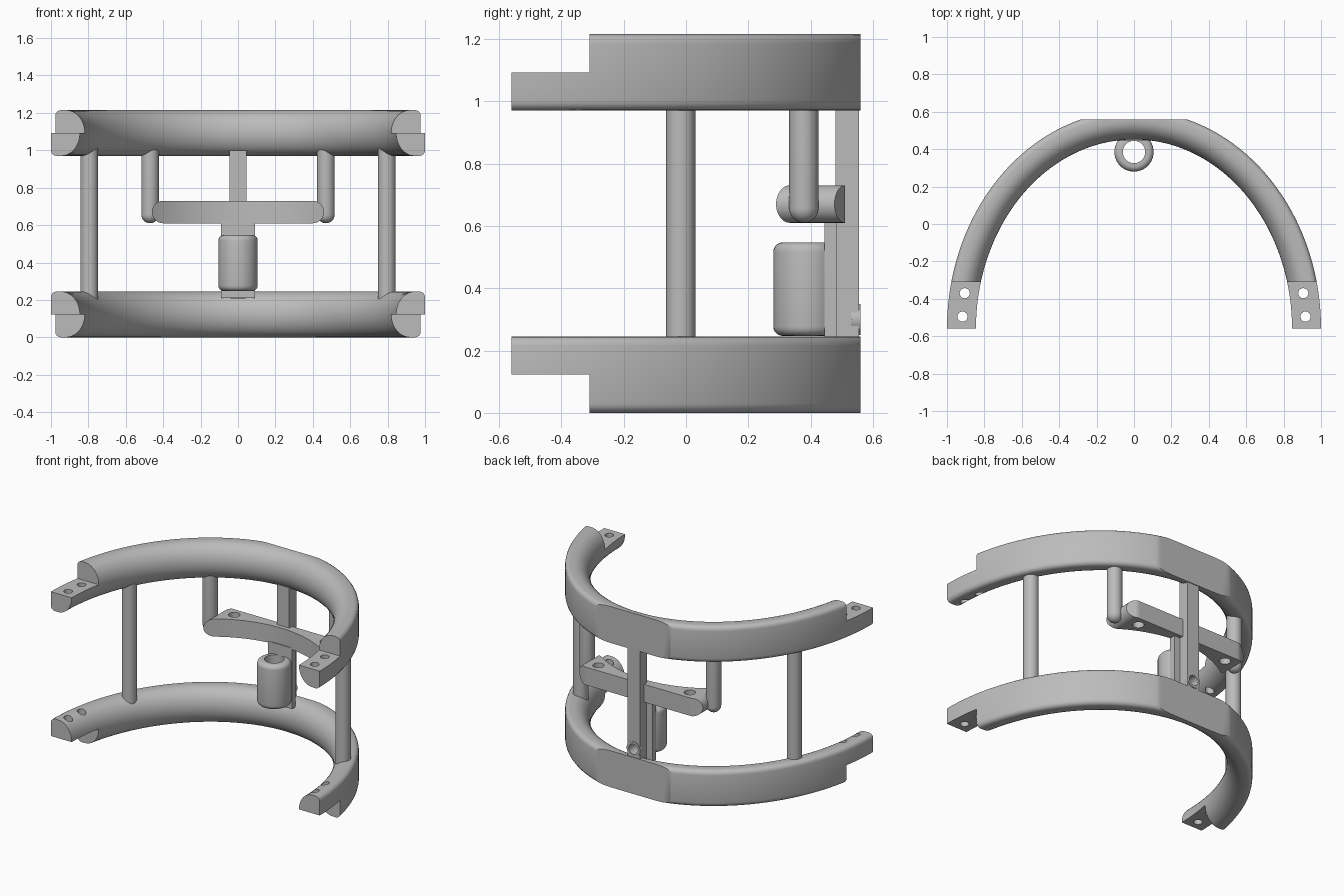
import bpy, bmesh
from math import sin, cos, pi, sqrt, radians
from mathutils import Matrix, Vector

cube = bpy.data.objects.get("Cube")
if cube:
    bpy.data.objects.remove(cube, do_unlink=True)

GREY = 0.5
mat = bpy.data.materials.new("plain_grey")
mat.use_nodes = True
mat.diffuse_color = (GREY, GREY, GREY, 1)
mat.node_tree.nodes["Principled BSDF"].inputs["Base Color"].default_value = (GREY, GREY, GREY, 1)

# Arch: half ellipses starting at FRONT, outer and inner wall
FRONT, BACK, DEPTH, THICK, HEIGHT = -0.56, 0.56, 1.167, 0.155, 0.245


def arch_y(x, d):
    return FRONT + (DEPTH - d) * sqrt(1 - (x / (1 - d)) ** 2)


def make(name, bm):
    bmesh.ops.recalc_face_normals(bm, faces=bm.faces)
    mesh = bpy.data.meshes.new(name)
    bm.to_mesh(mesh)
    bm.free()
    mesh.materials.append(mat)
    ob = bpy.data.objects.new(name, mesh)
    bpy.context.collection.objects.link(ob)
    return ob


def box(name, x, y, z):
    bm = bmesh.new()
    size = Matrix.Diagonal((x[1] - x[0], y[1] - y[0], z[1] - z[0], 1))
    mid = Vector((sum(x) / 2, sum(y) / 2, sum(z) / 2))
    bmesh.ops.create_cube(bm, size=1, matrix=Matrix.Translation(mid) @ size)
    return make(name, bm)


def cylinder(name, r, start, end, seg=32):
    a, b = Vector(start), Vector(end)
    bm = bmesh.new()
    turn = (b - a).to_track_quat('Z', 'Y').to_matrix().to_4x4()
    bmesh.ops.create_cone(bm, cap_ends=True, segments=seg, radius1=r, radius2=r,
                          depth=(b - a).length, matrix=Matrix.Translation((a + b) / 2) @ turn)
    return make(name, bm)


def loft(name, sections):
    bm = bmesh.new()
    rows = [[bm.verts.new(p) for p in s] for s in sections]
    n = len(rows[0])
    for r, s in zip(rows, rows[1:]):
        for i in range(n):
            j = (i + 1) % n
            bm.faces.new((r[i], r[j], s[j], s[i]))
    bm.faces.new(rows[0])
    bm.faces.new(rows[-1])
    return make(name, bm)


def lathe(name, profile, x, y, seg=40):
    bm = bmesh.new()
    verts = [bm.verts.new((x + r, y, z)) for r, z in profile]
    edges = [bm.edges.new(p) for p in zip(verts, verts[1:])]
    bmesh.ops.spin(bm, geom=verts + edges, cent=(x, y, 0), axis=(0, 0, 1),
                   angle=2 * pi, steps=seg)
    bmesh.ops.remove_doubles(bm, verts=bm.verts, dist=0.0001)
    return make(name, bm)


def cut(ob, cutters):
    for c in cutters:
        c.hide_render = True
        m = ob.modifiers.new("cut", 'BOOLEAN')
        m.operation, m.solver, m.object = 'DIFFERENCE', 'EXACT', c
    graph = bpy.context.evaluated_depsgraph_get()
    graph.update()
    mesh = bpy.data.meshes.new_from_object(ob.evaluated_get(graph))
    ob.modifiers.clear()
    ob.data = mesh
    for c in cutters:
        bpy.data.objects.remove(c, do_unlink=True)


def quarter(cx, cz, rx, rz, start, n):
    return [(cx + rx * cos(radians(start + 90 * i / n)),
             cz + rz * sin(radians(start + 90 * i / n))) for i in range(n + 1)]


# D-shaped section: full round inside, small fillets outside
H, F = HEIGHT / 2, 0.03
section = (quarter(THICK - 0.1, H, 0.1, H, -90, 10) + quarter(THICK - 0.1, H, 0.1, H, 0, 10)[1:]
           + quarter(F, HEIGHT - F, F, F, 90, 4) + quarter(F, F, F, F, 180, 4))


# Two arches with half-lapped, drilled ends
def arch(name, base, lap):
    rows = []
    for i in range(97):
        t = pi * (i / 96 - 0.5)
        rows.append([((1 - d) * sin(t), FRONT + (DEPTH - d) * cos(t), base + z) for d, z in section])
    ob = loft(name, rows)
    tools = [box("back_cutter", (-1, 1), (BACK, 1), (base - 0.1, base + 0.4)),
             box("lap_cutter", (-1.2, 1.2), (-1, -0.31), lap)]
    for s in (-1, 1):
        for x, y in ((0.905, -0.37), (0.917, -0.495)):
            tools.append(cylinder("hole_cutter", 0.027, (s * x, y, base - 0.1), (s * x, y, base + 0.4)))
    cut(ob, tools)


TOP = 0.97
arch("lower_arch", 0, (-0.2, H))
arch("upper_arch", TOP, (TOP + H, TOP + 0.4))

# Side posts and round-ended hanging posts
for side, s in (("left", 1), ("right", -1)):
    cylinder(side + "_post", 0.047, (s * 0.795, -0.017, 0.18), (s * 0.795, -0.017, TOP + 0.07))
    r, low = 0.047, 0.61
    dome = [(r * sin(a * pi / 16), low + r - r * cos(a * pi / 16)) for a in range(9)]
    lathe(side + "_hanger", dome + [(r, TOP + 0.07), (0, TOP + 0.07)], s * 0.47, 0.378)

# Curved crossbar with rounded ends and two vertical holes
END, R, MID = 0.46, 0.06, 0.67
ends = [END - R + R * sin(i * pi / 20) for i in range(10)] + [END - 0.0003]
xs = [-x for x in reversed(ends)] + [0.4 * i / 20 for i in range(-19, 20)] + ends
rows = []
for x in xs:
    h = sqrt(R * R - max(0, abs(x) - END + R) ** 2)
    front, back = arch_y(x, THICK), min(0.51, arch_y(x, 0))
    rows.append([(x, front, MID - h), (x, back, MID - h), (x, back, MID + h), (x, front, MID + h)])
bar = loft("crossbar", rows)
cut(bar, [cylinder("hole_cutter", 0.035, (s * 0.34, 0.445, 0.5), (s * 0.34, 0.445, 0.85)) for s in (-1, 1)])


# Centre stem, web and sleeve, with a cross hole near the foot
def cross_hole():
    return cylinder("hole_cutter", 0.034, (0, 0.39, 0.3), (0, 0.7, 0.3))


def bore():
    return cylinder("bore_cutter", 0.06, (0, 0.385, 0.1), (0, 0.385, 0.58), 40)


stem = box("stem", (-0.045, 0.045), (0.48, 0.555), (0.2, TOP + 0.03))
cut(stem, [cross_hole()])
boss = cylinder("hole_boss", 0.05, (0, 0.53, 0.3), (0, BACK, 0.3))
cut(boss, [cross_hole()])
web = box("web", (-0.09, 0.09), (0.445, 0.485), (0.21, 0.62))
cut(web, [cross_hole()])

f, r, z0, z1 = 0.03, 0.105, 0.247, 0.547
outline = ([(0, z0)] + [(r - f + a, z0 + f + b) for a, b in quarter(0, 0, f, f, -90, 5)]
           + [(r - f + a, z1 - f + b) for a, b in quarter(0, 0, f, f, 0, 5)] + [(0, z1)])
sleeve = lathe("sleeve", outline, 0, 0.385)
cut(sleeve, [bore(), cross_hole()])

# Smooth curved surfaces, keep edges sharp
for ob in bpy.context.scene.objects:
    ob.select_set(ob.type == 'MESH')
bpy.context.view_layer.objects.active = sleeve
bpy.ops.object.shade_smooth_by_angle(angle=radians(30))
